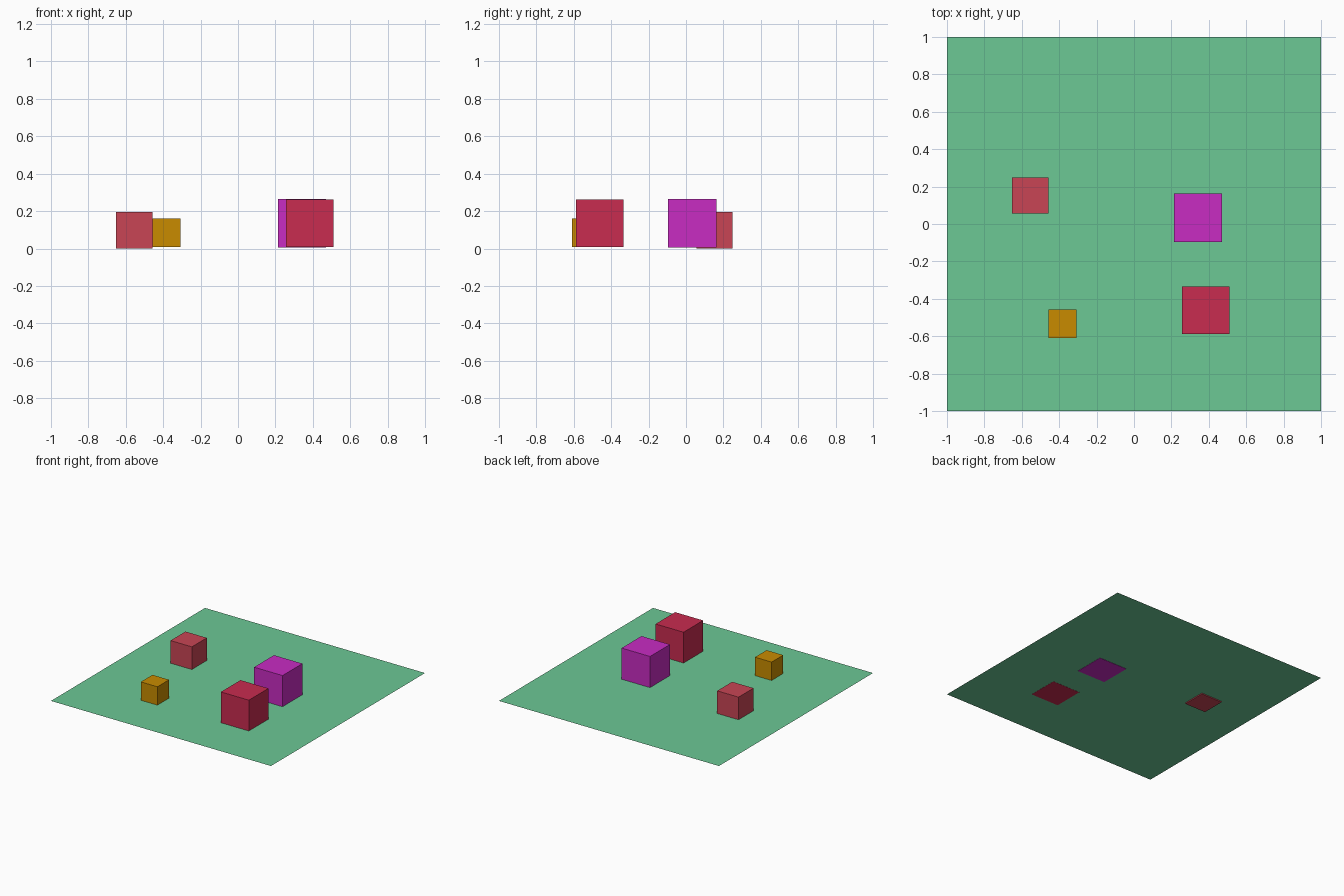
import bpy

if "Cube" in bpy.data.objects:
    bpy.data.objects.remove(bpy.data.objects["Cube"])


def paint(obj, name, color):
    mat = bpy.data.materials.new(name)
    mat.diffuse_color = (*color, 1.0)
    mat.use_nodes = True
    mat.node_tree.nodes["Principled BSDF"].inputs["Base Color"].default_value = mat.diffuse_color
    obj.data.materials.append(mat)


def block(name, x, y, bottom, size, color):
    bpy.ops.mesh.primitive_cube_add(size=size, location=(x, y, bottom + size / 2))
    obj = bpy.context.object
    obj.name = name
    paint(obj, name + "_paint", color)


# flat square base sheet
bpy.ops.mesh.primitive_plane_add(size=2, location=(0, 0, 0.008))
base = bpy.context.object
base.name = "base_sheet"
paint(base, "green_paint", (0.15, 0.58, 0.30))

# scattered cubes, set very slightly into the sheet
block("pink_block", -0.555, 0.152, 0.0, 0.194, (0.58, 0.06, 0.09))
block("magenta_block", 0.342, 0.034, 0.006, 0.258, (0.58, 0.025, 0.54))
block("red_block", 0.384, -0.462, 0.007, 0.254, (0.58, 0.025, 0.08))
# smallest cube rests on the sheet
block("orange_block", -0.382, -0.533, 0.009, 0.151, (0.58, 0.26, 0.0))
